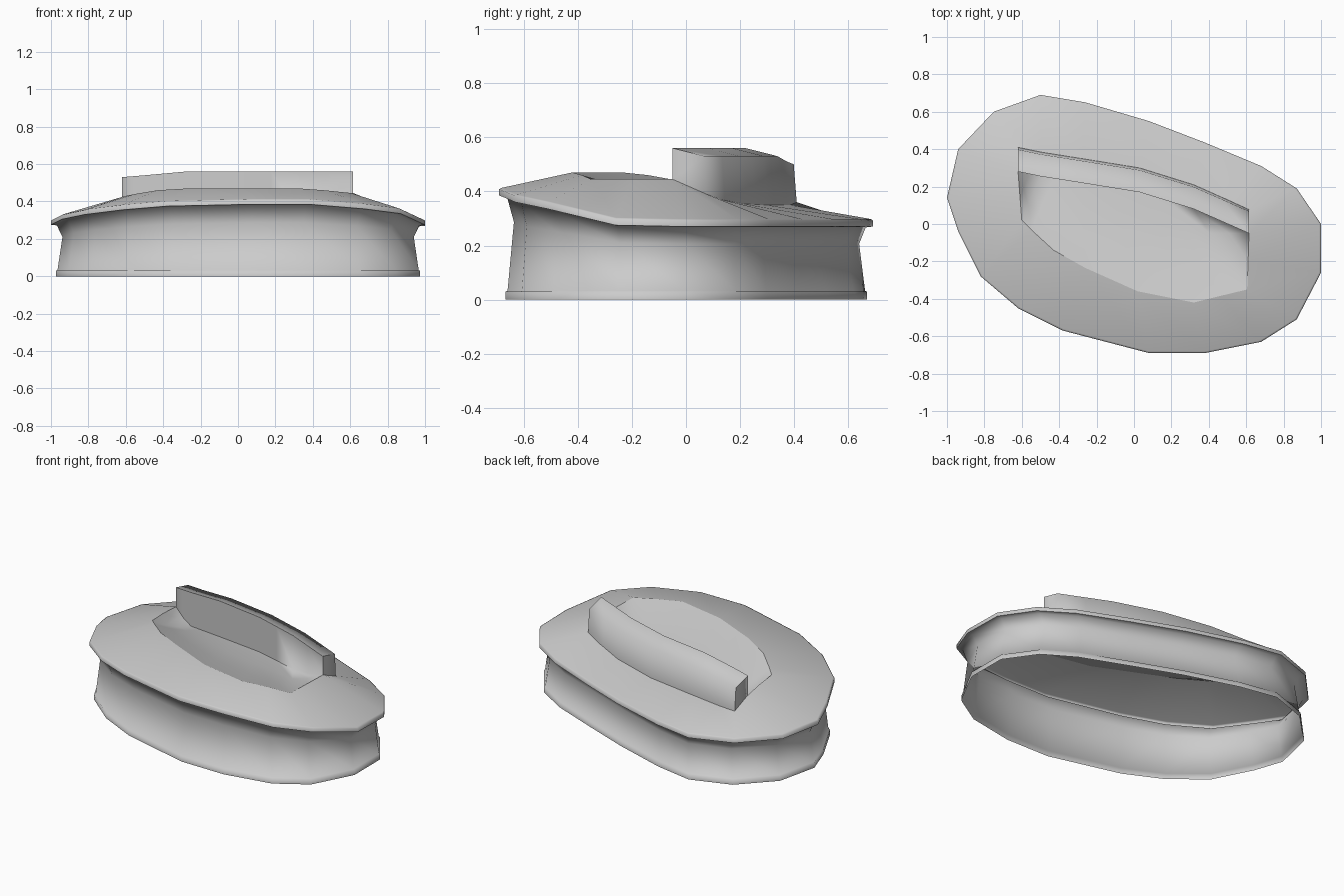
import bpy, bmesh, math
from mathutils import Vector

if "Cube" in bpy.data.objects:
    bpy.data.objects.remove(bpy.data.objects["Cube"])

# Rim outline of the oval shell: x, y, z of the upper edge
RIM = [Vector(p) for p in [
    (-.5, .69, .295), (-.26, .65, .295), (.08, .55, .295), (.38, .435, .295),
    (.68, .31, .295), (.87, .19, .295), (1, 0, .295), (1, -.26, .30),
    (.87, -.51, .36), (.68, -.63, .385), (.38, -.69, .41), (.08, -.69, .41),
    (-.38, -.57, .40), (-.62, -.45, .38), (-.82, -.28, .355), (-.94, -.04, .33),
    (-1, .14, .30), (-.94, .40, .295), (-.75, .60, .295)]]

# Inner edge of the deck, one point for each rim point
INNER = [Vector(p) for p in [
    (-.5, .385, .35), (-.28, .345, .35), (.03, .295, .35), (.32, .205, .355),
    (.5, .13, .37), (.615, .075, .39), (.615, -.05, .445), (.61, -.2, .445),
    (.605, -.35, .445), (.46, -.385, .46), (.32, -.42, .47), (.02, -.36, .47),
    (-.26, -.235, .47), (-.43, -.14, .46), (-.55, -.03, .44), (-.60, .02, .43),
    (-.61, .15, .425), (-.62, .28, .41), (-.62, .41, .36)]]

# Top front edge of the raised back, right to left
BACK = [Vector(p) for p in [
    (.615, -.05, .56), (.32, .08, .56), (.03, .17, .56),
    (-.28, .22, .56), (-.5, .255, .54), (-.62, .28, .53)]]


def loft(name, rows, closed, angle):
    """Join rows of points with quads and shade smoothly."""
    bm = bmesh.new()
    vs = [[bm.verts.new(p) for p in row] for row in rows]
    n = len(rows[0])
    for a, b in zip(vs, vs[1:]):
        for i in range(n if closed else n - 1):
            j = (i + 1) % n
            bm.faces.new((a[i], a[j], b[j], b[i]))
    if not closed:
        # end faces of the raised back: the last four rows
        bm.faces.new([r[0] for r in vs[-4:]])
        bm.faces.new([r[-1] for r in vs[-4:]])
    bmesh.ops.remove_doubles(bm, verts=bm.verts, dist=1e-4)
    bmesh.ops.recalc_face_normals(bm, faces=bm.faces)
    # the upward-looking faces must point up
    if sum(f.normal.z * f.calc_area() for f in bm.faces) < 0:
        bmesh.ops.reverse_faces(bm, faces=bm.faces)
    mesh = bpy.data.meshes.new(name)
    bm.to_mesh(mesh)
    bm.free()
    ob = bpy.data.objects.new(name, mesh)
    bpy.context.collection.objects.link(ob)
    bpy.ops.object.select_all(action='DESELECT')
    ob.select_set(True)
    bpy.context.view_layer.objects.active = ob
    bpy.ops.object.shade_smooth_by_angle(angle=math.radians(angle))
    return ob


def ring(inset, height):
    """Rim outline moved inwards, with height worked out from the rim height."""
    out = []
    for p in RIM:
        q = p.xy * (1 - inset / p.xy.length)
        out.append((q.x, q.y, height(p.z)))
    return out


# Waisted side wall with base band, flared rim and sloping deck, open below
loft("shell", [
    ring(.027, lambda z: 0), ring(.027, lambda z: .03),
    ring(.035, lambda z: .032), ring(.062, lambda z: z * .7),
    ring(.032, lambda z: z - .028), ring(0, lambda z: z - .025),
    ring(0, lambda z: z - .002), ring(.01, lambda z: z + .003), INNER],
    True, 80)

# Seat hollow running into the raised back, whose top slopes to the rear
front = INNER[6:18]
steps = [0, .5, 1, 1.5, 2, 2.5, 3, 3.34, 3.67, 4, 4.5, 5]
top = []
for f in steps:
    i = min(int(f), len(BACK) - 2)
    top.append(BACK[i].lerp(BACK[i + 1], f - i))


def seat_row(s, depth):
    row = []
    for f, p, q in zip(steps, front, top):
        t = f / 5
        base = Vector((q.x, q.y, .445 - .035 * t))
        r = p.lerp(base, s)
        r.z -= depth * min(1, 2 * math.sin(math.pi * t))
        row.append(r)
    return row


def back_row(dy, dz=0, z=None):
    return [Vector((p.x, p.y + dy, p.z + dz if z is None else z)) for p in top]


loft("seat_and_raised_back", [
    seat_row(0, 0), seat_row(.35, .045), seat_row(.7, .075), seat_row(1, .085),
    back_row(0), back_row(.118, -.03), back_row(.13, z=.347)],
    False, 80)
